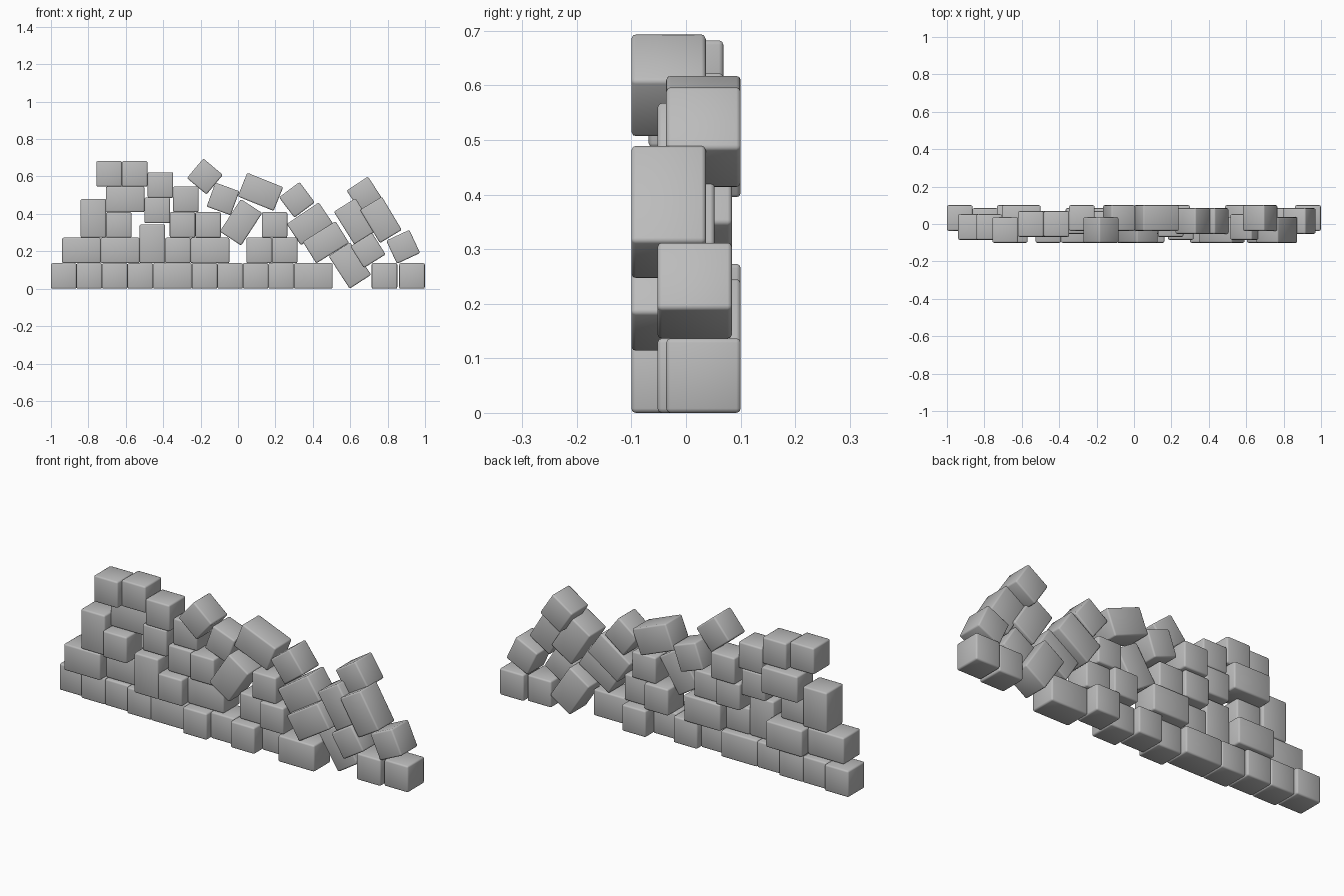
import bpy
import math

if "Cube" in bpy.data.objects:
    bpy.data.objects.remove(bpy.data.objects["Cube"], do_unlink=True)

UNIT = 0.1365            # edge of a small block
LONG = 0.207             # long edge of a large block
CUBE, WIDE, TALL = (UNIT, UNIT), (LONG, UNIT), (UNIT, LONG)
# Depth positions of blocks within the wall
BACK, MID, FRONT = 0.032, 0.0, -0.032
REAR, FORE = BACK / 2, FRONT / 2

stone = bpy.data.materials.new("grey stone")
stone.use_nodes = True
GREY = (0.5, 0.5, 0.5, 1)
stone.diffuse_color = GREY
stone.node_tree.nodes["Principled BSDF"].inputs["Base Color"].default_value = GREY


def block(name, size, x, y, z, angle=0):
    """One softly bevelled block, turned in the plane of the wall."""
    bpy.ops.mesh.primitive_cube_add(size=1, location=(x, y, z))
    ob = bpy.context.object
    ob.name = name
    ob.scale = (size[0], UNIT, size[1])
    bpy.ops.object.transform_apply(location=False, rotation=False, scale=True)
    ob.rotation_euler.y = -math.radians(angle)
    ob.data.materials.append(stone)
    bevel = ob.modifiers.new("soft edges", "BEVEL")
    bevel.width = 0.008
    bevel.segments = 2
    bpy.ops.object.shade_smooth()
    return ob


def course(name, x, level, blocks):
    """Blocks side by side from x, standing at a level counted in blocks."""
    for size, y in blocks:
        block(name, size, x + size[0] / 2, y, level * UNIT + size[1] / 2)
        x += size[0]


# Bottom course
course("base_block", -1, 0, [
    (CUBE, BACK), (CUBE, REAR), (CUBE, REAR), (CUBE, MID), (WIDE, MID),
    (CUBE, FRONT), (CUBE, MID), (CUBE, FRONT), (CUBE, BACK), (WIDE, FRONT)])
course("end_block", 0.715, 0, [(CUBE, REAR)])
course("end_block", 0.862, 0, [(CUBE, BACK)])

# Second course
course("second_course_block", -0.94, 1, [
    (WIDE, FORE), (WIDE, BACK), (TALL, FRONT), (CUBE, FRONT), (WIDE, REAR)])
course("second_course_block", 0.045, 1, [(CUBE, REAR), (CUBE, FORE)])

# Third course
course("third_course_block", -0.842, 2, [(TALL, FORE), (CUBE, FRONT)])
course("third_course_block", -0.5, 2.57, [(CUBE, MID)])
course("third_course_block", -0.365, 2, [(CUBE, REAR), (CUBE, MID)])
course("third_course_block", 0.127, 2, [(CUBE, MID)])

# Upper courses
course("fourth_course_block", -0.707, 3, [(WIDE, BACK)])
course("fourth_course_block", -0.483, 3.56, [(CUBE, MID)])
course("fourth_course_block", -0.347, 3, [(CUBE, BACK)])
course("top_block", -0.757, 4, [(CUBE, FRONT), (CUBE, MID)])

# Tumbled blocks: shape, x, z, angle, depth
for size, x, z, angle, y in [
        (CUBE, -0.177, 0.6, -40, FRONT),
        (CUBE, -0.08, 0.48, -20, BACK),
        (TALL, 0.016, 0.355, -33, FRONT),
        (WIDE, 0.12, 0.518, -22, BACK),
        (CUBE, 0.315, 0.475, 37, REAR),
        (WIDE, 0.384, 0.347, 34, REAR),
        (WIDE, 0.47, 0.248, 32, FRONT),
        (TALL, 0.625, 0.36, 32, FORE),
        (TALL, 0.598, 0.124, 33, BACK),
        (CUBE, 0.695, 0.205, 32, FRONT),
        (CUBE, 0.675, 0.505, 33, BACK),
        (TALL, 0.764, 0.368, 31, FRONT),
        (CUBE, 0.883, 0.224, 25, REAR)]:
    block("tumbled_block", size, x, y, z, angle)
